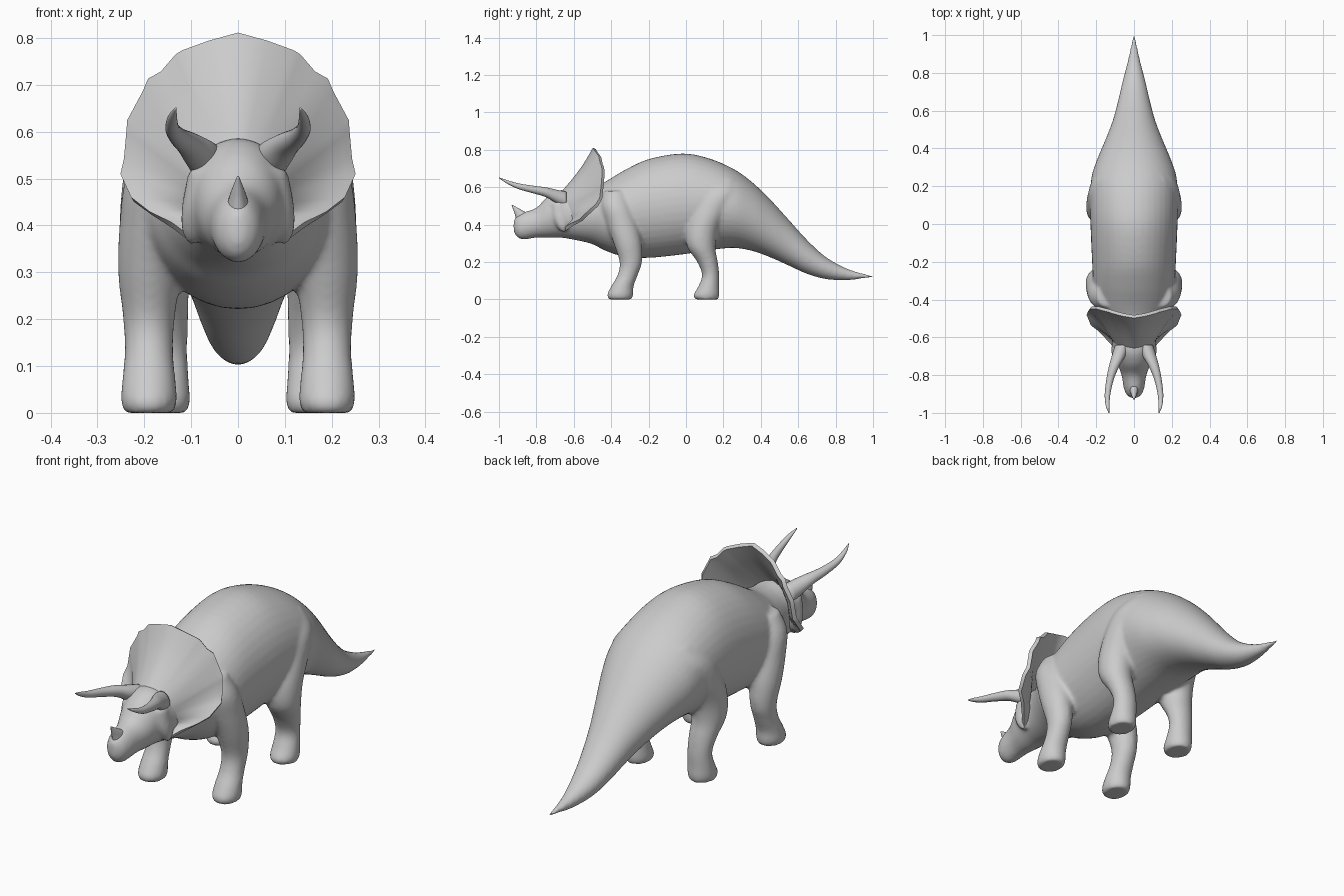
import bpy, bmesh, math
from mathutils import Vector

if "Cube" in bpy.data.objects:
    bpy.data.objects.remove(bpy.data.objects["Cube"])


def spline(rows, steps):
    """Catmull-Rom through rows of numbers."""
    rows = [Vector(r) for r in rows]
    out = []
    for i in range(len(rows) - 1):
        p0, p1 = rows[max(i - 1, 0)], rows[i]
        p2, p3 = rows[i + 1], rows[min(i + 2, len(rows) - 1)]
        for s in range(steps):
            t = s / steps
            out.append(0.5 * (2 * p1 + (p2 - p0) * t + (2 * p0 - 5 * p1 + 4 * p2 - p3) * t * t
                              + (3 * p1 - p0 - 3 * p2 + p3) * t ** 3))
    return out + [rows[-1]]


def loft(bm, rows, axis, sides=32, flip=1, steps=4):
    """Closed tube: rows are (position on axis, centre a, centre b, radius a, radius b)."""
    rings = []
    for p, a, b, ra, rb in spline(rows, steps):
        ring = []
        for k in range(sides):
            ang = 2 * math.pi * k / sides
            u, v = a + ra * math.cos(ang), b + rb * math.sin(ang)
            co = (u * flip, p, v) if axis == 'Y' else (u * flip, v, p)
            ring.append(bm.verts.new(co))
        rings.append(ring)
    faces = [bm.faces.new(rings[0]), bm.faces.new(rings[-1])]
    for r, q in zip(rings, rings[1:]):
        for k in range(sides):
            j = (k + 1) % sides
            faces.append(bm.faces.new((r[k], r[j], q[j], q[k])))
    bmesh.ops.recalc_face_normals(bm, faces=faces)


def finish(name, bm):
    mesh = bpy.data.meshes.new(name)
    bm.to_mesh(mesh)
    bm.free()
    for p in mesh.polygons:
        p.use_smooth = True
    ob = bpy.data.objects.new(name, mesh)
    bpy.context.collection.objects.link(ob)
    return ob


# Head, trunk and tail: y, top, bottom, half width
trunk = [(-.922, .42, .365, .012), (-.905, .445, .335, .038), (-.87, .465, .32, .054),
         (-.80, .49, .33, .066), (-.74, .55, .33, .088), (-.67, .585, .33, .108),
         (-.58, .58, .315, .125), (-.50, .595, .295, .16), (-.43, .63, .26, .195),
         (-.33, .69, .228, .215), (-.2, .75, .222, .222), (-.02, .78, .24, .23),
         (.12, .755, .262, .232), (.25, .70, .275, .225), (.35, .63, .26, .192),
         (.45, .535, .225, .15), (.55, .425, .18, .112), (.65, .315, .135, .085),
         (.75, .225, .108, .062), (.86, .165, .102, .034), (.95, .138, .112, .015),
         (1.004, .128, .118, .005)]
body = bmesh.new()
loft(body, [(y, 0, (t + b) / 2, w, (t - b) / 2) for y, t, b, w in trunk], 'Y', 40)

# Legs and cheek spikes: z, x, y, radius x, radius y
front_leg = [(0, .19, -.352, .052, .062), (.025, .19, -.352, .06, .07), (.07, .19, -.34, .057, .06),
             (.13, .19, -.312, .052, .054), (.2, .19, -.295, .055, .06), (.3, .188, -.312, .068, .075),
             (.4, .175, -.34, .078, .085), (.5, .16, -.37, .08, .085), (.58, .14, -.38, .055, .06)]
rear_leg = [(0, .163, .11, .054, .062), (.025, .163, .11, .061, .069), (.07, .163, .122, .058, .056),
            (.13, .163, .132, .055, .046), (.2, .168, .115, .062, .055), (.28, .176, .082, .073, .075),
            (.37, .17, .085, .083, .088), (.47, .155, .125, .094, .105), (.57, .14, .17, .09, .12),
            (.65, .11, .19, .06, .08)]
cheek = [(.36, .1, -.655, .008, .01), (.39, .098, -.66, .022, .03), (.44, .09, -.67, .03, .042),
         (.52, .075, -.68, .03, .04)]
for side in (1, -1):
    for part in (front_leg, rear_leg, cheek):
        loft(body, part, 'Z', flip=side)

# Blend everything into one smooth skin
body_ob = finish("body", body)
rem = body_ob.modifiers.new("blend", 'REMESH')
rem.mode = 'VOXEL'
rem.voxel_size = .009
rem.use_smooth_shade = True
sm = body_ob.modifiers.new("soften", 'SMOOTH')
sm.factor = .5
sm.iterations = 8

# Brow horns
brow = [(-.64, .06, .53, .04, .045), (-.70, .082, .553, .036, .035), (-.75, .104, .573, .028, .026),
        (-.82, .126, .588, .02, .02), (-.9, .14, .606, .015, .015), (-.96, .14, .63, .01, .009),
        (-1, .133, .65, .002, .002)]
for side, name in ((1, "brow_horn_left"), (-1, "brow_horn_right")):
    bm = bmesh.new()
    loft(bm, brow, 'Y', 20, side)
    finish(name, bm)

# Nose horn
bm = bmesh.new()
loft(bm, [(.41, 0, -.855, .03, .05), (.45, 0, -.872, .022, .042), (.475, 0, -.898, .014, .024),
          (.505, 0, -.93, .002, .003)], 'Z', 20)
finish("nose_horn", bm)

# Neck frill: scalloped rim joined to an arc on the skull
rim = [(0, -.49, .807), (.06, -.48, .79), (.115, -.465, .77), (.128, -.46, .762), (.16, -.452, .725),
       (.187, -.445, .71), (.197, -.442, .685), (.231, -.445, .622), (.232, -.448, .60),
       (.238, -.455, .54), (.247, -.475, .505), (.225, -.53, .455), (.185, -.56, .425),
       (.14, -.61, .40), (.1, -.655, .37)]
bm = bmesh.new()
cols = []
n = len(rim) - 1
for i, p in enumerate(rim):
    ang = math.radians(90 - 150 * i / n)
    base = Vector((.095 * math.cos(ang), -.655 + .025 * math.cos(ang), .49 + .085 * math.sin(ang)))
    if i == 0:
        base.x = 0
    col = []
    for k in range(9):
        t = k / 8
        q = base.lerp(Vector(p), t)
        q.y += .012 * math.sin(math.pi * t)
        col.append(bm.verts.new(q))
    cols.append(col)
for a, b in zip(cols, cols[1:]):
    for k in range(8):
        bm.faces.new((a[k], b[k], b[k + 1], a[k + 1]))
bmesh.ops.recalc_face_normals(bm, faces=bm.faces[:])
frill = finish("neck_frill", bm)
frill.modifiers.new("mirror", 'MIRROR')
sol = frill.modifiers.new("thickness", 'SOLIDIFY')
sol.thickness = .018
sol.offset = 0
split = frill.modifiers.new("sharp_rim", 'EDGE_SPLIT')
split.split_angle = math.radians(45)
